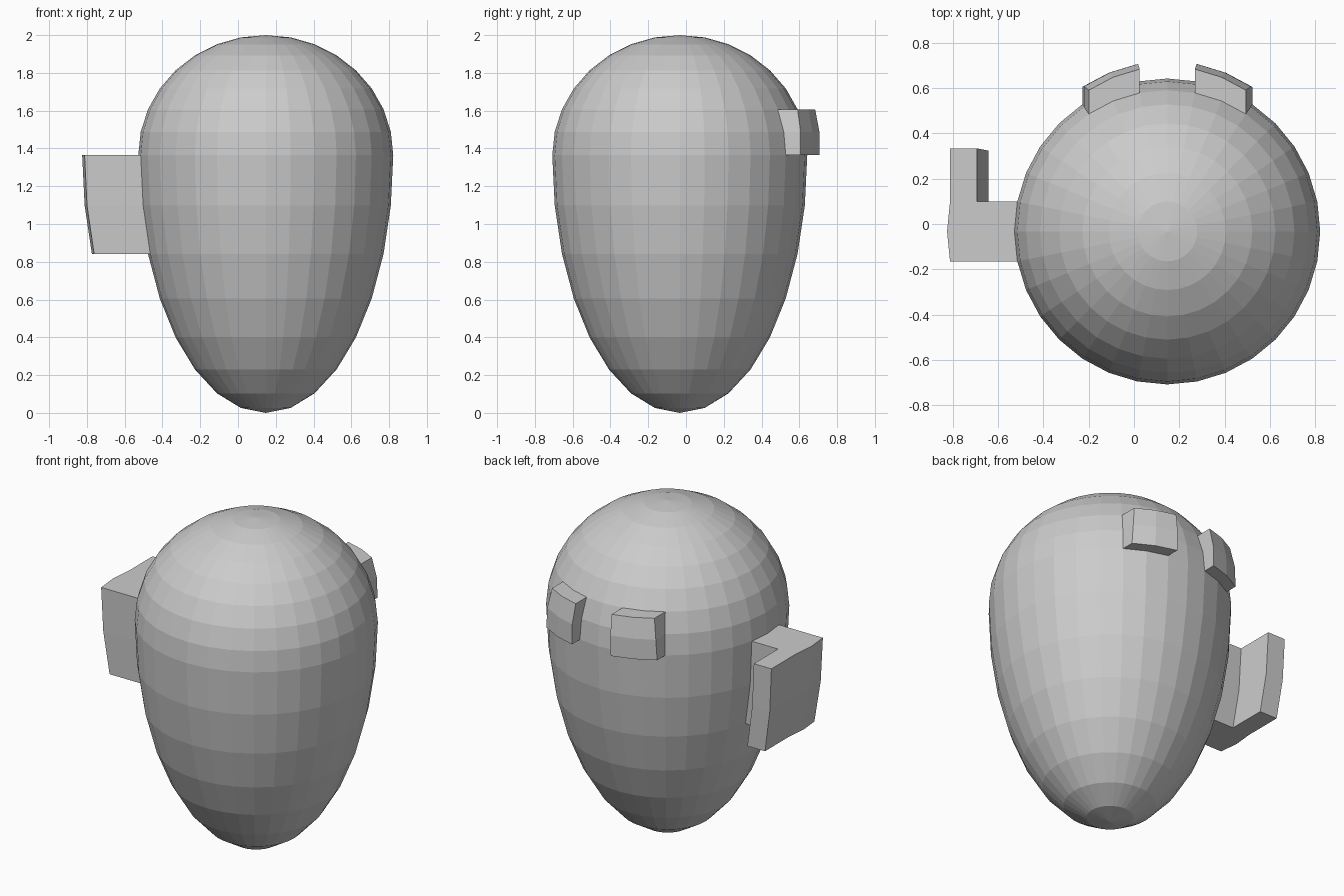
import bpy, bmesh, math
from mathutils import Vector

cube = bpy.data.objects.get("Cube")
if cube:
    bpy.data.objects.remove(cube, do_unlink=True)

CENTRE = Vector((0.147, -0.033, 1.364))
RADIUS, TOP, BOTTOM = 0.675, 0.636, 1.364
STEP = math.radians(11.25)

grey = bpy.data.materials.new("plain grey")
grey.use_nodes = True
COLOUR = (0.6, 0.6, 0.6, 1)
grey.diffuse_color = COLOUR
grey.node_tree.nodes["Principled BSDF"].inputs["Base Color"].default_value = COLOUR


def shell_point(lon, lat):
    """Corner of the egg's grid; lon counts steps from +x, lat from the widest ring."""
    a, b = lon * STEP, lat * STEP
    height = TOP if lat > 0 else BOTTOM
    return CENTRE + Vector((RADIUS * math.cos(b) * math.cos(a),
                            RADIUS * math.cos(b) * math.sin(a),
                            height * math.sin(b)))


def finish(name, bm):
    bmesh.ops.recalc_face_normals(bm, faces=bm.faces)
    mesh = bpy.data.meshes.new(name)
    bm.to_mesh(mesh)
    bm.free()
    mesh.materials.append(grey)
    obj = bpy.data.objects.new(name, mesh)
    bpy.context.collection.objects.link(obj)
    return obj


def block(name, rows):
    """Loft closed outlines, one per row, into a solid with capped ends."""
    bm = bmesh.new()
    rings = [[bm.verts.new(p) for p in row] for row in rows]
    for low, high in zip(rings, rings[1:]):
        for i in range(len(low)):
            j = (i + 1) % len(low)
            bm.faces.new((low[i], low[j], high[j], high[i]))
    bm.faces.new(rings[0])
    bm.faces.new(rings[-1])
    return finish(name, bm)


# Egg body: a sphere with its halves stretched differently
bm = bmesh.new()
bmesh.ops.create_uvsphere(bm, u_segments=32, v_segments=16, radius=1)
for v in bm.verts:
    v.co = CENTRE + Vector((v.co.x * RADIUS, v.co.y * RADIUS,
                            v.co.z * (TOP if v.co.z > 0 else BOTTOM)))
finish("egg_body", bm)

# Hooked side handle: goes out from the body, then turns to the back
REACH, INNER, HOOK = Vector((-0.297, 0, 0)), Vector((-0.178, 0, 0)), Vector((0, 0.235, 0))
SINK = Vector((0.03, 0, 0))
rows = []
for lat in (-2, -1, 0):
    back, middle, front = (shell_point(lon, lat) for lon in (15, 16, 17))
    rows.append([front + SINK, front + REACH, middle + REACH, back + REACH,
                 back + REACH + HOOK, back + INNER + HOOK, back + INNER, back + SINK])
block("side_handle", rows)

# Pair of raised pads on the back
for name, lons in (("back_pad_left", (5, 6, 7)), ("back_pad_right", (11, 10, 9))):
    rows = []
    for lat, depth in ((0, 0.077), (1, 0.09), (2, 0.105)):
        base = [shell_point(lon, lat) for lon in lons]
        outer = [p + Vector((0, depth, 0)) for p in base]
        inner = [p - Vector((0, 0.03, 0)) for p in base]
        rows.append(outer + inner[::-1])
    block(name, rows)
